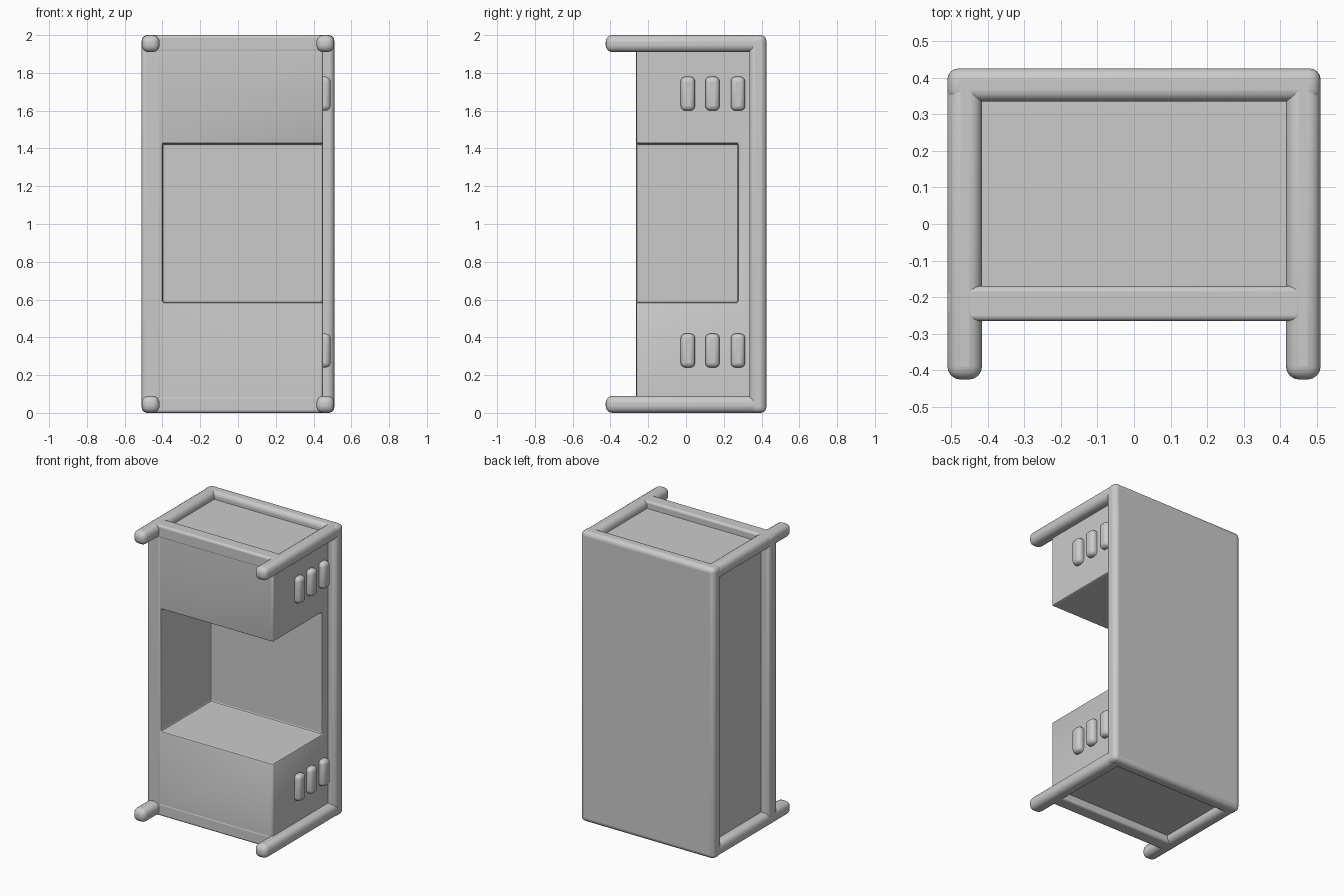
import bpy, bmesh
from mathutils import Vector

if "Cube" in bpy.data.objects:
    bpy.data.objects.remove(bpy.data.objects["Cube"])

grey = bpy.data.materials.new("plain grey")
grey.diffuse_color = (0.6, 0.6, 0.6, 1)
grey.use_nodes = True
grey.node_tree.nodes["Principled BSDF"].inputs["Base Color"].default_value = grey.diffuse_color


def box(name, lo, hi, bevel=0.0, segments=4):
    """Box between two corners, with rounded edges."""
    lo, hi = Vector(lo), Vector(hi)
    bm = bmesh.new()
    bmesh.ops.create_cube(bm, size=1)
    for v in bm.verts:
        v.co = Vector(((lo[i] + hi[i]) / 2 + v.co[i] * (hi[i] - lo[i]) for i in range(3)))
    mesh = bpy.data.meshes.new(name)
    bm.to_mesh(mesh)
    bm.free()
    mesh.materials.append(grey)
    ob = bpy.data.objects.new(name, mesh)
    bpy.context.collection.objects.link(ob)
    if bevel:
        round_edges(ob, bevel, segments)
    return ob


def round_edges(ob, width, segments):
    mod = ob.modifiers.new("round", 'BEVEL')
    mod.width = width
    mod.segments = segments
    mod.limit_method = 'ANGLE'
    bpy.ops.object.select_all(action='DESELECT')
    ob.select_set(True)
    bpy.context.view_layer.objects.active = ob
    bpy.ops.object.shade_smooth_by_angle(angle=0.6)


# Cabinet body, with the corner opening in the front and right side
body = box("cabinet_body", (-0.45, -0.263, 0.05), (0.45, 0.40, 1.95))
cutter = box("opening_cutter", (-0.40, -0.6, 0.585), (0.8, 0.275, 1.425))
cutter.hide_render = True
cutter.hide_set(True)
cut = body.modifiers.new("opening", 'BOOLEAN')
cut.object = cutter
cut.solver = 'EXACT'
round_edges(body, 0.01, 2)

# Full-height back panel and left front post
box("back_panel", (-0.51, 0.335, 0), (0.51, 0.425, 2), 0.03)
box("left_front_post", (-0.51, -0.265, 0.01), (-0.40, -0.175, 1.99), 0.02)

# Top and bottom frames: front rail and two handle bars each
for level, z in (("bottom", 0.0), ("top", 1.91)):
    box(level + "_front_rail", (-0.46, -0.265, z), (0.46, -0.17, z + 0.09), 0.015)
    for side, x in (("left", -0.51), ("right", 0.415)):
        box(f"{level}_{side}_bar", (x, -0.425, z), (x + 0.095, 0.42, z + 0.09), 0.036)

# Raised vents on the right side
for level, z in (("lower", 0.24), ("upper", 1.60)):
    for i, y in enumerate((0.01, 0.14, 0.275)):
        box(f"{level}_vent_{i + 1}", (0.41, y - 0.038, z), (0.49, y + 0.038, z + 0.18), 0.025, 3)
